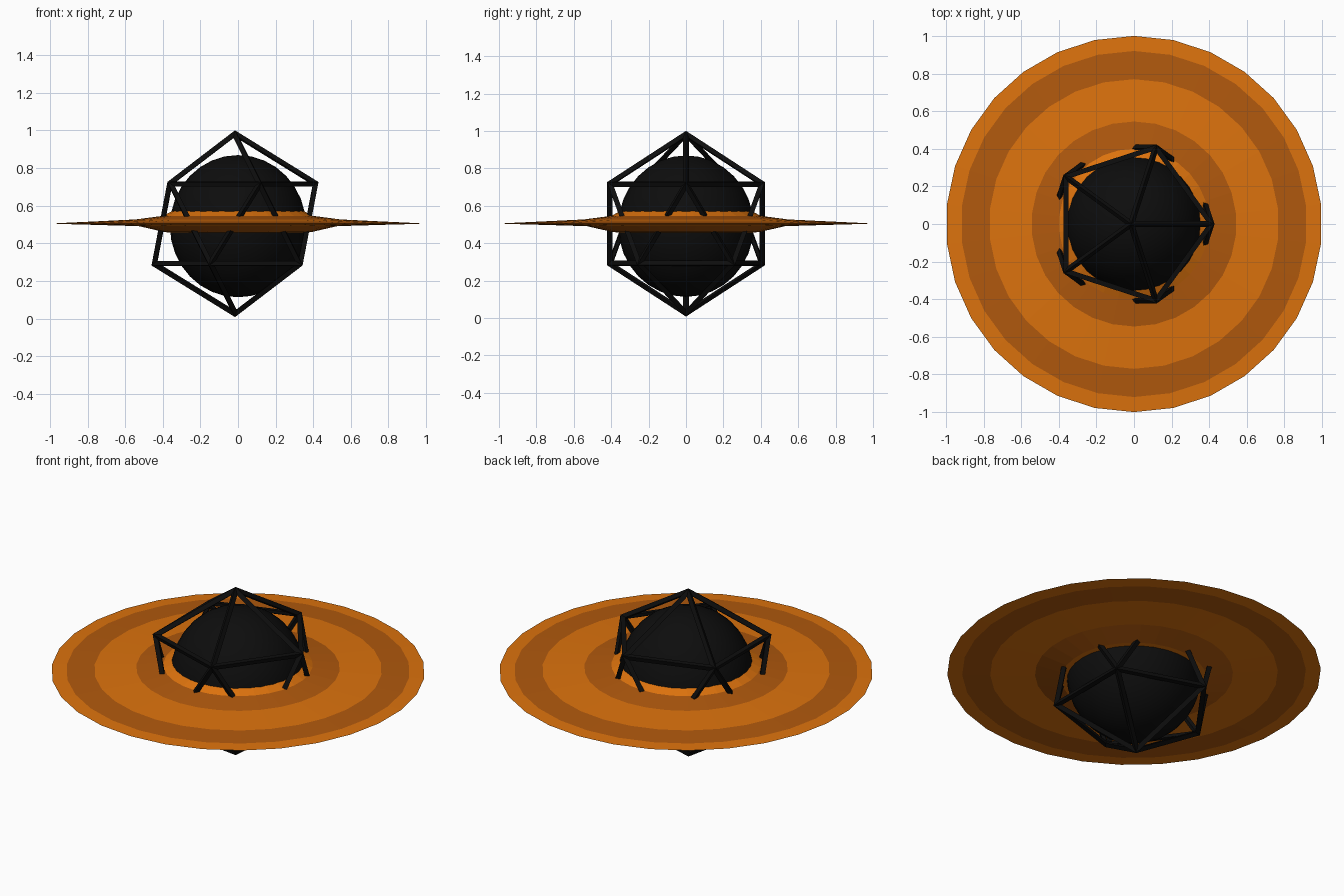
import bpy, bmesh, math

if "Cube" in bpy.data.objects:
    bpy.data.objects.remove(bpy.data.objects["Cube"])


def material(name, rgb):
    m = bpy.data.materials.new(name)
    m.diffuse_color = (*rgb, 1)
    m.use_nodes = True
    m.node_tree.nodes["Principled BSDF"].inputs["Base Color"].default_value = m.diffuse_color
    return m


BLACK = material("near black", (0.004, 0.004, 0.004))
LIGHT = material("light orange", (0.72, 0.17, 0.004))
DARK = material("dark orange", (0.44, 0.10, 0.004))

# Central ball
bpy.ops.mesh.primitive_uv_sphere_add(segments=32, ring_count=16, radius=1, location=(0, 0, 0.491))
ball = bpy.context.object
ball.name = "central_ball"
ball.scale = (0.362, 0.362, 0.378)
ball.data.materials.append(BLACK)
bpy.ops.object.shade_smooth()

# Twenty-sided cage of struts around the ball
bpy.ops.mesh.primitive_ico_sphere_add(subdivisions=1, radius=0.479, location=(-0.016, 0, 0.504))
cage = bpy.context.object
cage.name = "strut_cage"
cage.data.materials.append(BLACK)
wire = cage.modifiers.new("struts", 'WIREFRAME')
wire.thickness = 0.035
wire.offset = 0
wire.use_even_offset = True

# Banded disc: closed profile (radius, height) spun in 30 flat sides
SIDES = 30
profile = [(0.30, 0.597), (0.335, 0.58), (0.40, 0.546), (0.545, 0.527), (0.77, 0.516),
           (0.92, 0.509), (1.0, 0.505), (0.92, 0.502), (0.77, 0.498), (0.53, 0.491),
           (0.39, 0.459), (0.30, 0.455)]
bm = bmesh.new()
rings = []
for r, z in profile:
    ring = []
    for i in range(SIDES):
        a = math.pi / 2 + math.tau * i / SIDES
        ring.append(bm.verts.new((r * math.cos(a), r * math.sin(a), z)))
    rings.append(ring)
for k, low in enumerate(rings):
    n = (k + 1) % len(rings)
    high = rings[n]
    mid = (profile[k][0] + profile[n][0]) / 2
    # Bands alternate by radius
    band = sum(mid > edge for edge in (0.40, 0.545, 0.77, 0.92))
    for i in range(SIDES):
        j = (i + 1) % SIDES
        f = bm.faces.new((low[i], low[j], high[j], high[i]))
        f.material_index = band % 2
bmesh.ops.recalc_face_normals(bm, faces=bm.faces)
mesh = bpy.data.meshes.new("banded_disc")
bm.to_mesh(mesh)
bm.free()
mesh.materials.append(LIGHT)
mesh.materials.append(DARK)
disc = bpy.data.objects.new("banded_disc", mesh)
bpy.context.collection.objects.link(disc)
